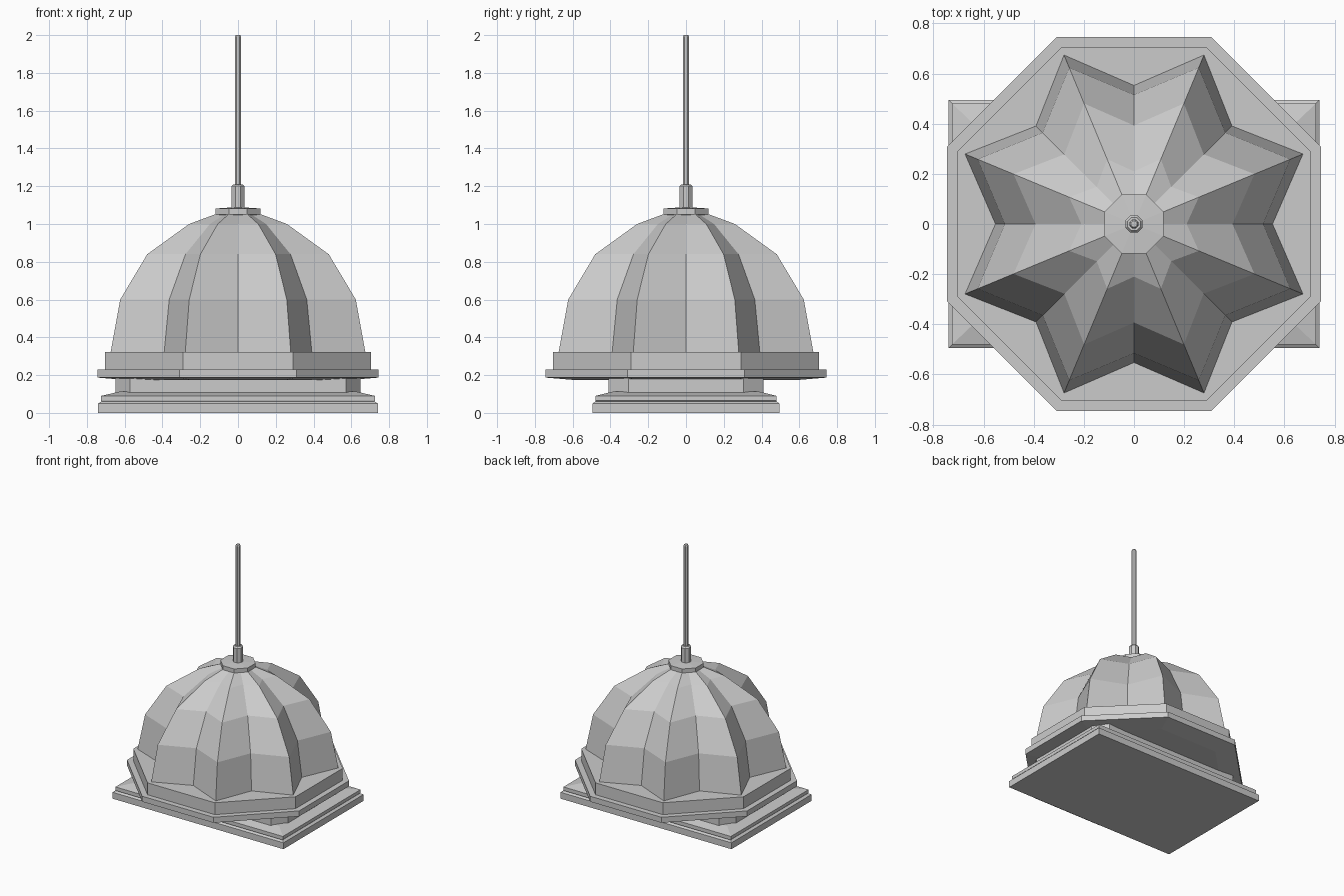
import bpy, bmesh, math

cube = bpy.data.objects.get("Cube")
if cube:
    bpy.data.objects.remove(cube, do_unlink=True)

GREY = (0.6, 0.6, 0.6, 1.0)
stone = bpy.data.materials.new("pale_grey_stone")
stone.use_nodes = True
stone.diffuse_color = GREY
stone.node_tree.nodes["Principled BSDF"].inputs["Base Color"].default_value = GREY


def loft(name, rings):
    """Join stacked rings of points into a closed, flat-shaded solid."""
    bm = bmesh.new()
    loops = [[bm.verts.new(p) for p in ring] for ring in rings]
    n = len(loops[0])
    for low, high in zip(loops, loops[1:]):
        for i in range(n):
            j = (i + 1) % n
            bm.faces.new((low[i], low[j], high[j], high[i]))
    bm.faces.new(loops[0][::-1])
    bm.faces.new(loops[-1])
    bmesh.ops.recalc_face_normals(bm, faces=bm.faces)
    mesh = bpy.data.meshes.new(name)
    bm.to_mesh(mesh)
    bm.free()
    mesh.materials.append(stone)
    obj = bpy.data.objects.new(name, mesh)
    bpy.context.collection.objects.link(obj)
    return obj


def octagon(apothem, z):
    r = apothem / math.cos(math.pi / 8)
    return [(r * math.cos(a), r * math.sin(a), z)
            for a in (math.pi / 8 + k * math.pi / 4 for k in range(8))]


def rectangle(x, y, z):
    return [(x, y, z), (-x, y, z), (-x, -y, z), (x, -y, z)]


def chamfered(x, y, cx, cy, z):
    return [(x, y - cy, z), (x - cx, y, z), (cx - x, y, z), (-x, y - cy, z),
            (-x, cy - y, z), (cx - x, -y, z), (x - cx, -y, z), (x, cy - y, z)]


def star(ridge, valley, z):
    points = []
    for k in range(16):
        r = ridge if k % 2 else valley
        a = k * math.pi / 8
        points.append((r * math.cos(a), r * math.sin(a), z))
    return points


# rectangular stepped foot
loft("foot_slab", [rectangle(*p) for p in (
    (0.74, 0.495, 0), (0.74, 0.495, 0.05), (0.725, 0.48, 0.06))])
loft("foot_step", [rectangle(*p) for p in (
    (0.715, 0.475, 0.055), (0.725, 0.48, 0.065),
    (0.725, 0.48, 0.09), (0.63, 0.39, 0.112))])

# neck with cut corners
loft("neck", [chamfered(0.648, 0.41, 0.075, 0.105, z) for z in (0.1, 0.185)])

# octagonal drum
loft("drum_ledge", [octagon(*p) for p in (
    (0.6, 0.175), (0.745, 0.187), (0.745, 0.23))])
loft("drum_wall", [octagon(0.703, z) for z in (0.225, 0.323)])

# star-shaped ribbed dome
loft("dome", [star(*p) for p in (
    (0.73, 0.553, 0.32), (0.675, 0.515, 0.6), (0.52, 0.393, 0.84),
    (0.28, 0.21, 1.0), (0.12, 0.09, 1.055))])

# cap and spire
loft("dome_cap", [octagon(*p) for p in (
    (0.09, 1.04), (0.118, 1.05), (0.118, 1.082), (0.03, 1.088))])
loft("spire_socket", [octagon(*p) for p in (
    (0.034, 1.08), (0.034, 1.2), (0.026, 1.21))])
loft("spire", [octagon(*p) for p in (
    (0.017, 1.2), (0.017, 1.99), (0.012, 2.0))])
